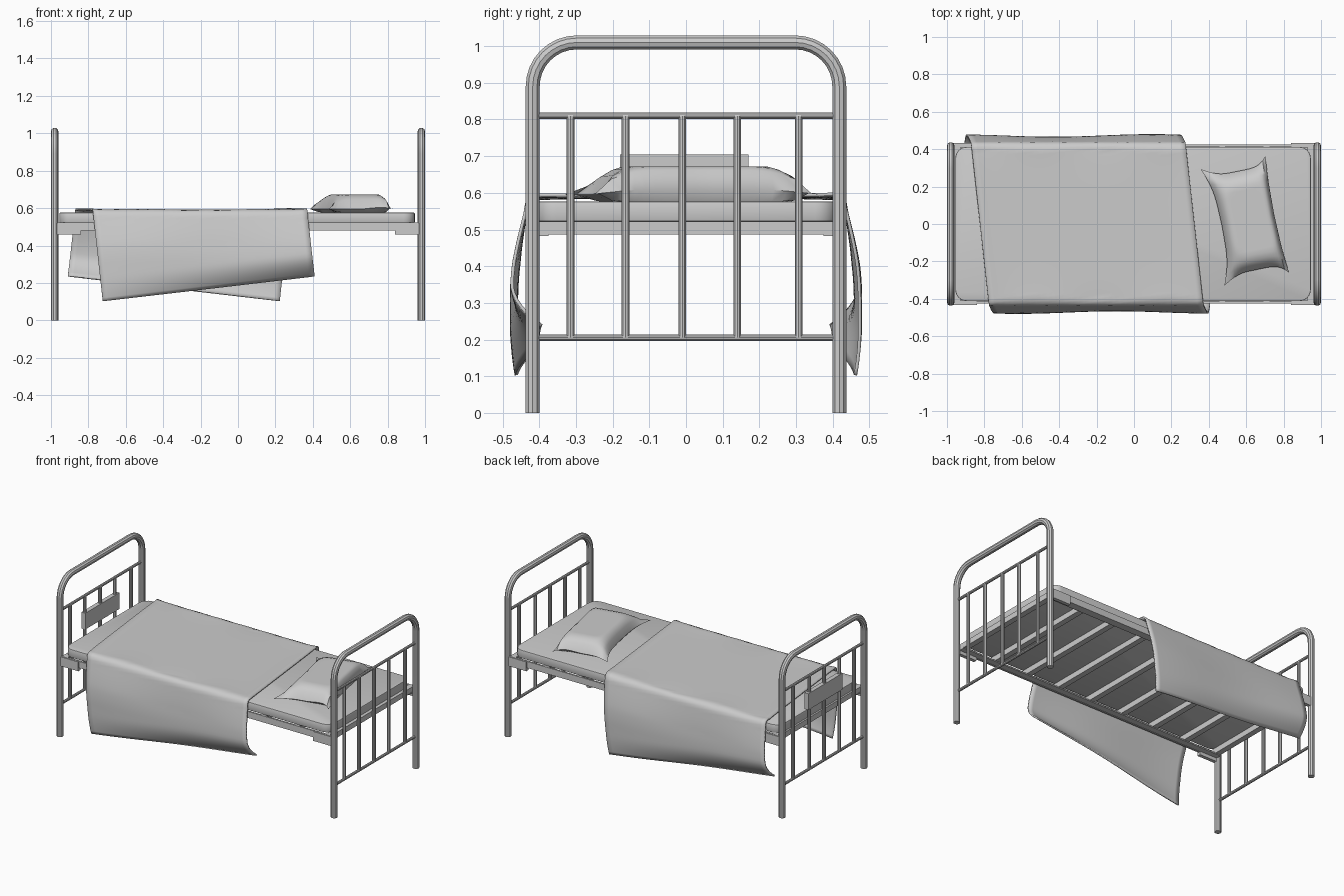
import bpy, bmesh, math
from mathutils import Vector

if "Cube" in bpy.data.objects:
    bpy.data.objects.remove(bpy.data.objects["Cube"])


def mesh_object(name, bm, angle=35):
    bmesh.ops.recalc_face_normals(bm, faces=bm.faces)
    me = bpy.data.meshes.new(name)
    bm.to_mesh(me)
    bm.free()
    ob = bpy.data.objects.new(name, me)
    bpy.context.collection.objects.link(ob)
    smooth(ob, angle)
    return ob


def smooth(ob, angle=35):
    bpy.ops.object.select_all(action='DESELECT')
    ob.select_set(True)
    bpy.context.view_layer.objects.active = ob
    bpy.ops.object.shade_smooth_by_angle(angle=math.radians(angle))


def box(name, lo, hi):
    bm = bmesh.new()
    bmesh.ops.create_cube(bm, size=1)
    for v in bm.verts:
        v.co = Vector([l + (c + 0.5) * (h - l) for c, l, h in zip(v.co, lo, hi)])
    return mesh_object(name, bm)


def tube(name, points, radius, res=3):
    cu = bpy.data.curves.new(name, 'CURVE')
    cu.dimensions = '3D'
    cu.bevel_depth = radius
    cu.bevel_resolution = res
    cu.use_fill_caps = True
    sp = cu.splines.new('POLY')
    sp.points.add(len(points) - 1)
    for p, q in zip(sp.points, points):
        p.co = (*q, 1)
    ob = bpy.data.objects.new(name, cu)
    bpy.context.collection.objects.link(ob)
    bpy.ops.object.select_all(action='DESELECT')
    ob.select_set(True)
    bpy.context.view_layer.objects.active = ob
    bpy.ops.object.convert(target='MESH')
    smooth(bpy.context.view_layer.objects.active)


# Head and foot ends: arched tube, two cross bars, five spindles
R, Y, TOP = 0.12, 0.418, 1.01
for label, x in (("foot", -0.98), ("head", 0.98)):
    half = [(Y, 0.0)] + [(Y - R + R * math.cos(a), TOP - R + R * math.sin(a))
                         for a in [i * math.pi / 16 for i in range(9)]]
    path = half + [(-y, z) for y, z in reversed(half)]
    tube(label + "_arch", [(x, y, z) for y, z in path], 0.02)
    for z in (0.205, 0.81):
        tube(label + "_cross_bar", [(x, -Y, z), (x, Y, z)], 0.009)
    for y in (-0.315, -0.165, -0.01, 0.14, 0.307):
        tube(label + "_spindle", [(x, y, 0.205), (x, y, 0.81)], 0.011)

# Small blank plate on the foot end
box("foot_plate", (-0.994, -0.18, 0.6), (-0.966, 0.17, 0.705))

# Angle-iron side rails with end brackets
for s in (-1, 1):
    def yr(a, b):
        return sorted((s * a, s * b))
    a, b = yr(0.415, 0.426)
    box("side_rail", (-0.965, a, 0.48), (0.965, b, 0.522))
    a, b = yr(0.375, 0.42)
    box("rail_flange", (-0.965, a, 0.482), (0.965, b, 0.49))
    for e in (-1, 1):
        xa, xb = sorted((e * 0.84, e * 0.968))
        a, b = yr(0.41, 0.432)
        box("rail_bracket", (xa, a, 0.46), (xb, b, 0.52))

# Slats under the mattress
for i in range(9):
    x = -0.945 + i * 1.89 / 8
    box("slat", (x - 0.018, -0.416, 0.487), (x + 0.018, 0.416, 0.522))

# Mattress with rounded upright corners
bm = bmesh.new()
bmesh.ops.create_cube(bm, size=1)
for v in bm.verts:
    v.co = Vector((v.co.x * 1.9 - 0.005, v.co.y * 0.824, 0.549 + v.co.z * 0.054))
up = [e for e in bm.edges if abs(e.verts[0].co.z - e.verts[1].co.z) > 0.01]
bmesh.ops.bevel(bm, geom=up, offset=0.06, segments=6, profile=0.5, affect='EDGES')
caps = [e for e in bm.edges if abs(e.verts[0].co.z - e.verts[1].co.z) < 0.001]
bmesh.ops.bevel(bm, geom=caps, offset=0.005, segments=2, profile=0.5, affect='EDGES')
mesh_object("mattress", bm)


# Blanket: a turned rectangle draped over both long sides
def drape(u, v):
    px, py = 0.57 * u, 0.85 * v
    t = 0.11
    x = -0.25 + px * math.cos(t) - py * math.sin(t)
    d = px * math.sin(t) + py * math.cos(t)
    s, side = abs(d), (1 if d > 0 else -1)
    flat, r, top = 0.405, 0.03, 0.588
    edge = abs(u) ** 12 * 0.006
    if s < flat:
        return x, d, top + edge + 0.004 * (s / flat) ** 6 * math.sin(9 * x)
    h = s - flat
    arc = r * math.pi / 2
    if h < arc:
        a = h / r
        return x, side * (flat + r * math.sin(a)), top + edge - r + r * math.cos(a)
    k = h - arc
    length = 0.85 * math.cos(t) + side * px * math.sin(t) - flat - arc
    short = 0.5 - 0.5 * side * u
    y = flat + r + 0.034 * math.sin(min(k / 0.25, 1) * math.pi / 2)
    y += 0.007 * math.sin(6 * x + side) * min(k / 0.15, 1)
    c = max(0, 1 - (length - k) / 0.13)
    y -= (0.012 + 0.07 * short) * c * c
    return x, side * y, top - r - k + 0.01 * short * c


NU, NV = 36, 90
bm = bmesh.new()
rows = [[bm.verts.new(drape(-1 + 2 * i / NU, -1 + 2 * j / NV)) for i in range(NU + 1)]
        for j in range(NV + 1)]
for j in range(NV):
    for i in range(NU):
        bm.faces.new((rows[j][i], rows[j][i + 1], rows[j + 1][i + 1], rows[j + 1][i]))
blanket = mesh_object("blanket", bm, 50)
mod = blanket.modifiers.new("thickness", 'SOLIDIFY')
mod.thickness = 0.009
mod.offset = 0


# Pillow: flat-topped cushion with pulled-out corners
def pillow(u, v, upper):
    ear = (abs(u) * abs(v)) ** 5
    px = u * (0.143 + 0.006 * abs(v)) + (u * ear * (0.045 if u < 0 else 0.01))
    py = v * 0.268 + v * ear * 0.05
    side = 1 - abs(u) ** (4 if u < 0 else 9)
    h = max(0, side * (1 - abs(v) ** 5)) ** 0.6
    rim = 0.595 + 0.015 * max(0, u) * (1 - ear)
    z = rim + (0.672 - rim) * min(1, h * 1.12) if upper else rim - (rim - 0.577) * min(1, 2 * h)
    t = 0.2
    return (0.61 + px * math.cos(t) - py * math.sin(t),
            0.02 + px * math.sin(t) + py * math.cos(t), z)


N = 20
bm = bmesh.new()
for upper in (True, False):
    g = [[bm.verts.new(pillow(-1 + 2 * i / N, -1 + 2 * j / N, upper)) for i in range(N + 1)]
         for j in range(N + 1)]
    for j in range(N):
        for i in range(N):
            bm.faces.new((g[j][i], g[j][i + 1], g[j + 1][i + 1], g[j + 1][i]))
bmesh.ops.remove_doubles(bm, verts=bm.verts, dist=0.0005)
mesh_object("pillow", bm, 45)
